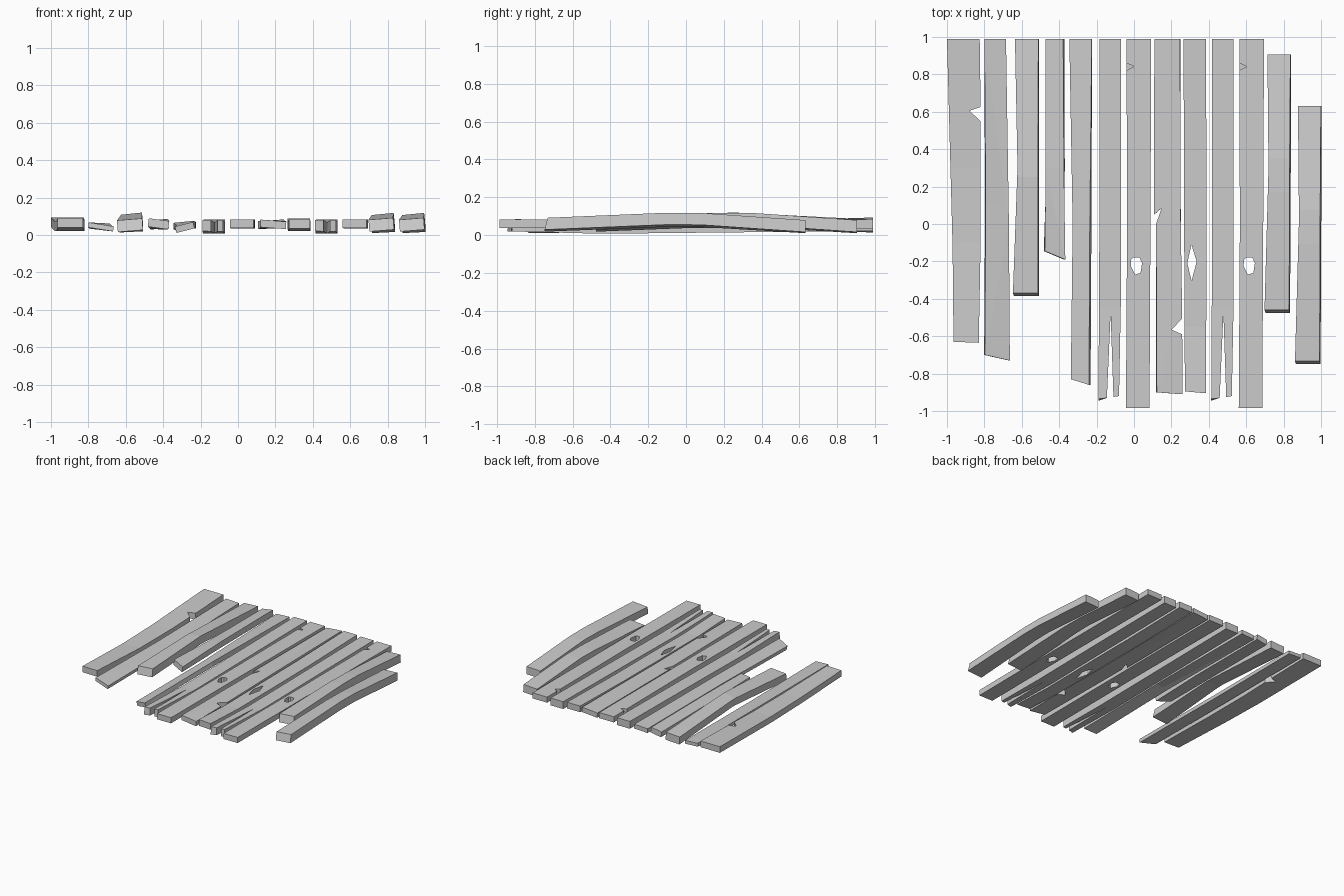
import bpy, bmesh, math
from mathutils import Vector
from mathutils.geometry import tessellate_polygon

if "Cube" in bpy.data.objects:
    bpy.data.objects.remove(bpy.data.objects["Cube"])


def lerp_profile(prof, y):
    # piecewise-linear (height, roll, slope) along the plank
    y = min(max(y, prof[0][0]), prof[-1][0])
    for (y0, z0, r0), (y1, z1, r1) in zip(prof, prof[1:]):
        if y <= y1:
            f = (y - y0) / (y1 - y0)
            return z0 + f * (z1 - z0), r0 + f * (r1 - r0), (z1 - z0) / (y1 - y0)


def plank(name, outline, prof, thick, holes=(), end_slant=0.0):
    """Extrude an outline (with holes), then bend and twist it along y."""
    loops = [[Vector((x, y, 0)) for x, y in lp] for lp in (outline, *holes)]
    pts = [p for lp in loops for p in lp]
    n = len(pts)
    bm = bmesh.new()
    lo = [bm.verts.new((p.x, p.y, -thick / 2)) for p in pts]
    hi = [bm.verts.new((p.x, p.y, thick / 2)) for p in pts]
    for a, b, c in tessellate_polygon(loops):
        bm.faces.new((hi[a], hi[b], hi[c]))
        bm.faces.new((lo[c], lo[b], lo[a]))
    start = 0
    for lp in loops:
        k = len(lp)
        for i in range(k):
            a, b = start + i, start + (i + 1) % k
            bm.faces.new((lo[a], lo[b], hi[b], hi[a]))
        start += k
    for y, _, _ in prof[1:-1]:
        bmesh.ops.bisect_plane(bm, geom=bm.verts[:] + bm.edges[:] + bm.faces[:],
                               plane_co=(0, y, 0), plane_no=(0, 1, 0), dist=1e-5)
    xs = [p.x for p in pts]
    cx = (min(xs) + max(xs)) / 2
    ymin = min(p.y for p in pts)
    for v in bm.verts:
        x, y, z = v.co
        cz, roll, slope = lerp_profile(prof, y)
        if z > 0 and y < ymin + 0.01:
            v.co.y += end_slant
        v.co.x = cx + (x - cx) * math.cos(roll) - z * math.sin(roll)
        v.co.z = cz + (x - cx) * math.sin(roll) + z * math.cos(roll)
    bmesh.ops.recalc_face_normals(bm, faces=bm.faces[:])
    me = bpy.data.meshes.new(name)
    bm.to_mesh(me)
    bm.free()
    ob = bpy.data.objects.new(name, me)
    bpy.context.collection.objects.link(ob)
    return ob


# Left group: sagging, thin and arched boards
plank("board_01_notched",
      [(-1, .99), (-.97, -.12), (-.965, -.63), (-.83, -.635), (-.82, -.1),
       (-.82, .55), (-.88, .605), (-.82, .625), (-.825, .99)],
      [(-.635, .065, 0), (-.1, .047, 0), (.3, .047, 0), (.99, .068, 0)], .05)
plank("board_02_thin",
      [(-.80, .99), (-.795, .1), (-.80, -.70), (-.665, -.73), (-.67, 0), (-.685, .99)],
      [(-.73, .043, -.16), (.1, .04, -.12), (.99, .05, -.05)], .027)
plank("board_03_arched",
      [(-.635, .99), (-.62, .3), (-.645, -.385), (-.51, -.385), (-.51, .99)],
      [(-.385, .052, .08), (.25, .082, .1), (.99, .047, .05)], .062, end_slant=.016)
plank("board_04_short",
      [(-.47, .99), (-.47, .3), (-.48, -.145), (-.37, -.19), (-.375, .99)],
      [(-.19, .06, -.15), (.3, .058, .1), (.99, .057, .15)], .045)
plank("board_05_long",
      [(-.345, .99), (-.325, 0), (-.335, -.83), (-.235, -.86), (-.225, .99)],
      [(-.86, .04, .25), (0, .045, .25), (.99, .05, .05)], .035)

# Centre boards: split and knotted pairs repeat across the width
cut_me = bpy.data.meshes.new("chip_cutter")
cb = bmesh.new()
tri = [(-.08, .88), (-.08, .80), (0, .842)]
a = [cb.verts.new((x, y, .055)) for x, y in tri]
b = [cb.verts.new((x, y, .12)) for x, y in tri]
cb.faces.new(a[::-1])
cb.faces.new(b)
for i in range(3):
    j = (i + 1) % 3
    cb.faces.new((a[i], a[j], b[j], b[i]))
bmesh.ops.recalc_face_normals(cb, faces=cb.faces[:])
cb.to_mesh(cut_me)
cb.free()

for i, dx in enumerate((0, .603)):
    s = lambda pts: [(x + dx, y) for x, y in pts]
    plank(f"split_board_{i + 1}",
          s([(-.185, .99), (-.185, 0), (-.19, -.945), (-.145, -.93), (-.125, -.475),
             (-.11, -.925), (-.08, -.92), (-.07, -.4), (-.07, .99)]),
          [(-.945, .05, 0), (-.45, .037, 0), (.99, .052, 0)], .06, end_slant=.01)
    knot = [(-.015, -.19), (-.002, -.178), (.03, -.18), (.043, -.21),
            (.035, -.262), (.005, -.27), (-.017, -.225)]
    kb = plank(f"knot_board_{i + 1}",
               s([(-.04, .99), (-.037, 0), (-.043, -.985), (.083, -.985),
                  (.088, 0), (.092, .99)]),
               [(-.985, .06, 0), (0, .06, 0), (.99, .058, 0)], .046, holes=[s(knot)])
    cut = bpy.data.objects.new(f"chip_cutter_{i + 1}", cut_me)
    bpy.context.collection.objects.link(cut)
    cut.location.x = dx
    cut.hide_render = True
    cut.hide_set(True)
    m = kb.modifiers.new("chip", "BOOLEAN")
    m.operation = "DIFFERENCE"
    m.solver = "EXACT"
    m.object = cut

plank("splintered_board",
      [(.11, .99), (.107, .05), (.148, .085), (.118, 0), (.12, -.90), (.257, -.91),
       (.257, -.59), (.20, -.565), (.257, -.505), (.25, 0), (.248, .99)],
      [(-.91, .057, -.08), (0, .055, 0), (.99, .058, .08)], .04)
plank("diamond_hole_board",
      [(.265, .99), (.268, 0), (.272, -.895), (.385, -.905), (.388, 0), (.385, .99)],
      [(-.905, .06, 0), (-.55, .045, 0), (.4, .05, 0), (.99, .062, 0)], .05,
      holes=[[(.307, -.11), (.335, -.2), (.308, -.305), (.285, -.21)]])

# Right group: two arched boards of the same shape
for i, (dx, dy) in enumerate(((0, 0), (.163, -.273))):
    plank(f"arched_board_{i + 1}",
          [(x + dx, y + dy) for x, y in
           [(.715, .905), (.722, .3), (.70, -.475), (.832, -.475), (.838, .905)]],
          [(-.475 + dy, .055, .08), (.17 + dy, .08, .1), (.35 + dy, .079, .1),
           (.905 + dy, .044, .05)], .063, end_slant=.016)
